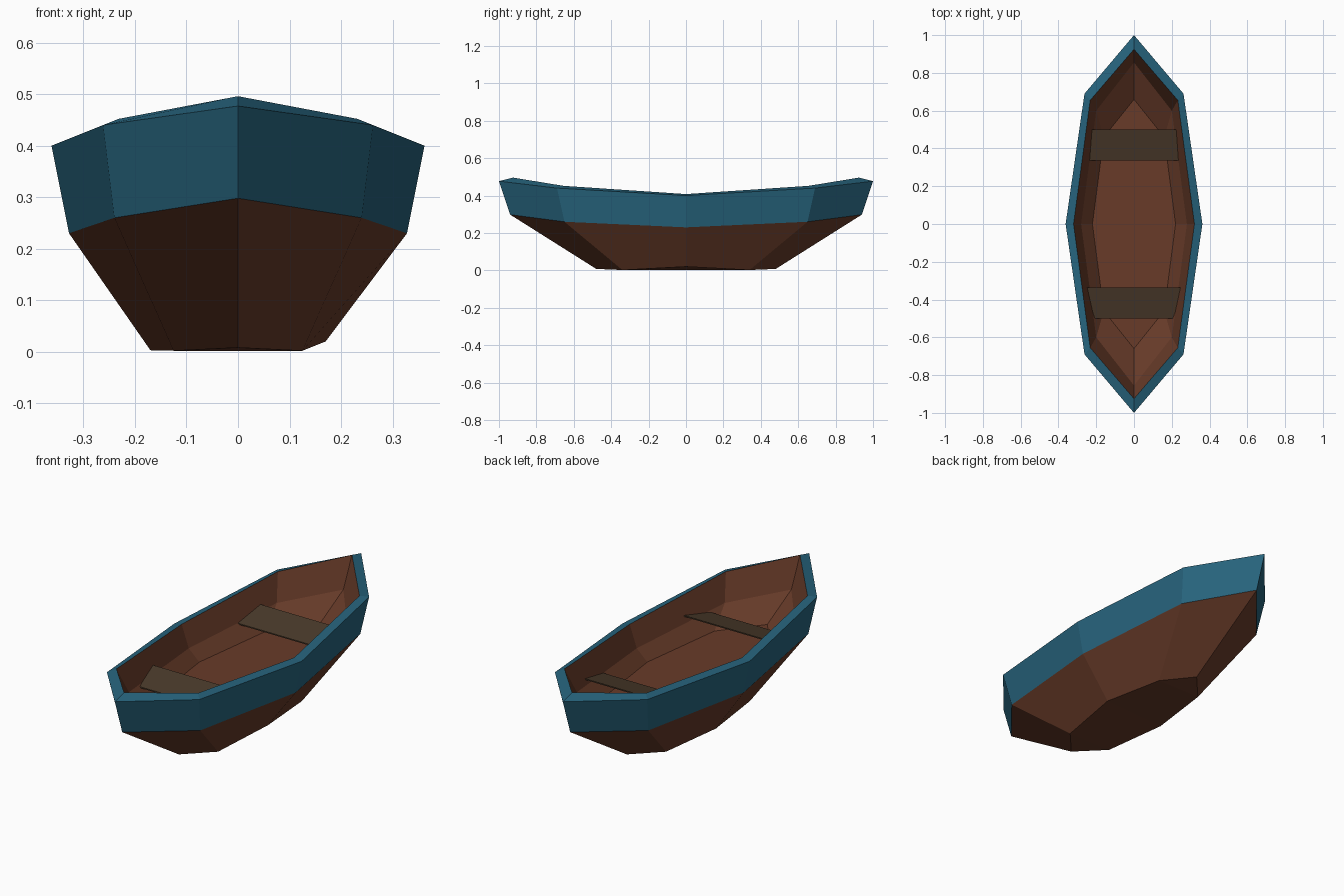
import bpy, bmesh

if "Cube" in bpy.data.objects:
    bpy.data.objects.remove(bpy.data.objects["Cube"])

def material(name, rgb):
    m = bpy.data.materials.new(name)
    m.diffuse_color = (*rgb, 1)
    m.use_nodes = True
    m.node_tree.nodes["Principled BSDF"].inputs["Base Color"].default_value = m.diffuse_color
    return m

blue = material("blue paint", (0.020, 0.127, 0.205))
brown = material("brown hull wood", (0.138, 0.044, 0.022))
olive = material("seat wood", (0.068, 0.042, 0.023))

def finish(name, bm, mats):
    me = bpy.data.meshes.new(name)
    bmesh.ops.recalc_face_normals(bm, faces=bm.faces)
    bm.to_mesh(me)
    bm.free()
    for m in mats:
        me.materials.append(m)
    ob = bpy.data.objects.new(name, me)
    bpy.context.collection.objects.link(ob)

# Eight-point boat outline: tip (y, z), shoulder (x, y, z), side (x, z)
def ring(bm, tip, shoulder, side):
    (ty, tz), (sx, sy, sz), (wx, wz) = tip, shoulder, side
    pts = [(0, -ty, tz), (sx, -sy, sz), (wx, 0, wz), (sx, sy, sz),
           (0, ty, tz), (-sx, sy, sz), (-wx, 0, wz), (-sx, -sy, sz)]
    return [bm.verts.new(p) for p in pts]

# Hull: rings from the underside, up the outside, over the rim and down inside
bm = bmesh.new()
sections = [
    ((0.48, 0.008), (0.125, 0.34, 0.002), (0.17, 0.003)),   # keel edge
    ((0.94, 0.298), (0.24, 0.65, 0.26), (0.328, 0.23)),     # paint line
    ((1.00, 0.477), (0.262, 0.69, 0.44), (0.362, 0.40)),    # outer rim
    ((0.925, 0.496), (0.232, 0.655, 0.452), (0.32, 0.408)), # inner rim
    ((0.855, 0.345), (0.20, 0.60, 0.32), (0.28, 0.295)),    # inner ledge
    ((0.66, 0.24), (0.16, 0.46, 0.24), (0.22, 0.24)),       # floor edge
]
rings = [ring(bm, *s) for s in sections]
rings[0][2].co.z = 0.02      # the underside is slightly uneven
for k in range(len(rings) - 1):
    a, b = rings[k], rings[k + 1]
    for i in range(8):
        j = (i + 1) % 8
        f = bm.faces.new((a[i], a[j], b[j], b[i]))
        f.material_index = 1 if k in (1, 2) else 0   # painted band and rim
# underside and floor, split across the boat
for r in (rings[0], rings[-1]):
    for q in ((0, 1, 7), (1, 2, 6, 7), (2, 3, 5, 6), (3, 4, 5)):
        bm.faces.new([r[i] for i in q])
for v in bm.verts:
    v.co.z = max(v.co.z, 0)
finish("hull", bm, [brown, blue])

# Seats: thin tilted boards whose ends meet the inner walls
def seat(name, y0, y1, x0, x1):
    bm = bmesh.new()
    low, high, t = 0.308, 0.345, 0.006
    vs = [bm.verts.new(p) for d in (0, t) for p in
          ((-x0, y0, low - d), (x0, y0, low - d), (x1, y1, high - d), (-x1, y1, high - d))]
    bm.faces.new(vs[:4])
    bm.faces.new(vs[4:][::-1])
    for i in range(4):
        j = (i + 1) % 4
        bm.faces.new((vs[i], vs[i + 4], vs[j + 4], vs[j]))
    finish(name, bm, [olive])

seat("back_seat", 0.335, 0.50, 0.252, 0.237)
seat("front_seat", -0.50, -0.335, 0.228, 0.262)
